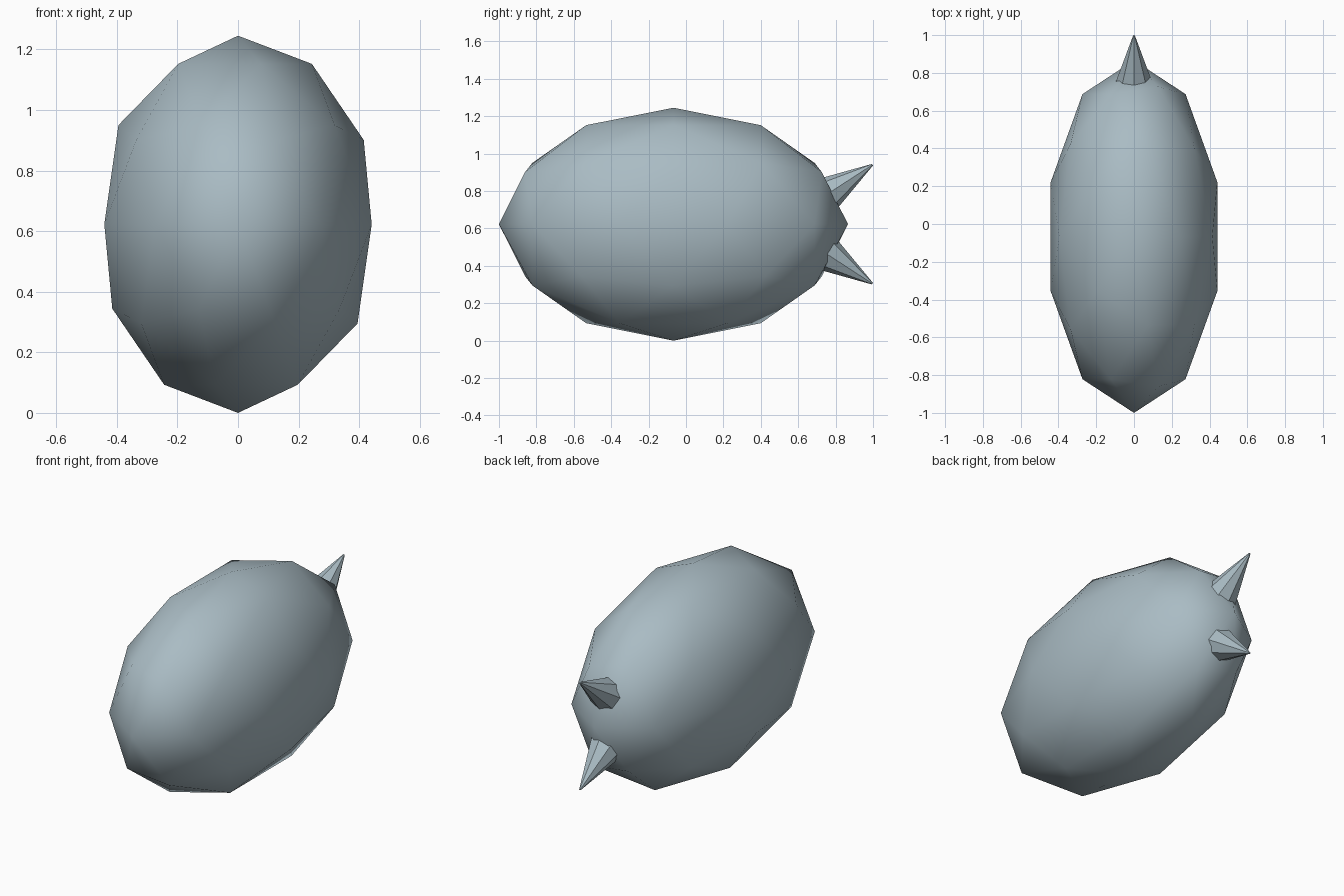
import bpy
import math
from mathutils import Vector

if "Cube" in bpy.data.objects:
    bpy.data.objects.remove(bpy.data.objects["Cube"])

# One grey-blue colour for everything
mat = bpy.data.materials.new("grey_blue")
mat.diffuse_color = (0.40, 0.50, 0.55, 1)
mat.use_nodes = True
mat.node_tree.nodes["Principled BSDF"].inputs["Base Color"].default_value = mat.diffuse_color


def finish(name):
    ob = bpy.context.object
    ob.name = name
    ob.data.materials.append(mat)
    return ob


# Body: low-poly ball stretched into an egg, long along y
bpy.ops.mesh.primitive_ico_sphere_add(subdivisions=2, radius=1)
body = finish("body")
for v in body.data.vertices:
    v.co = Vector((v.co.x * 0.464, v.co.y * 0.933 - 0.067, v.co.z * 0.6225 + 0.6225))
bpy.ops.object.shade_smooth_by_angle(angle=math.radians(40))

# Two spikes at the back, mirrored above and below mid height
LENGTH, RADIUS, TILT = 0.39, 0.127, math.radians(33)
for name, side in (("upper_spike", 1), ("lower_spike", -1)):
    axis = Vector((0, math.cos(TILT), side * math.sin(TILT)))
    tip = Vector((0, 0.997, 0.6225 + side * 0.318))
    bpy.ops.mesh.primitive_cone_add(
        vertices=8, radius1=RADIUS, radius2=0.005, depth=LENGTH,
        location=tip - axis * LENGTH / 2,
        rotation=axis.to_track_quat('Z', 'X').to_euler())
    finish(name)
